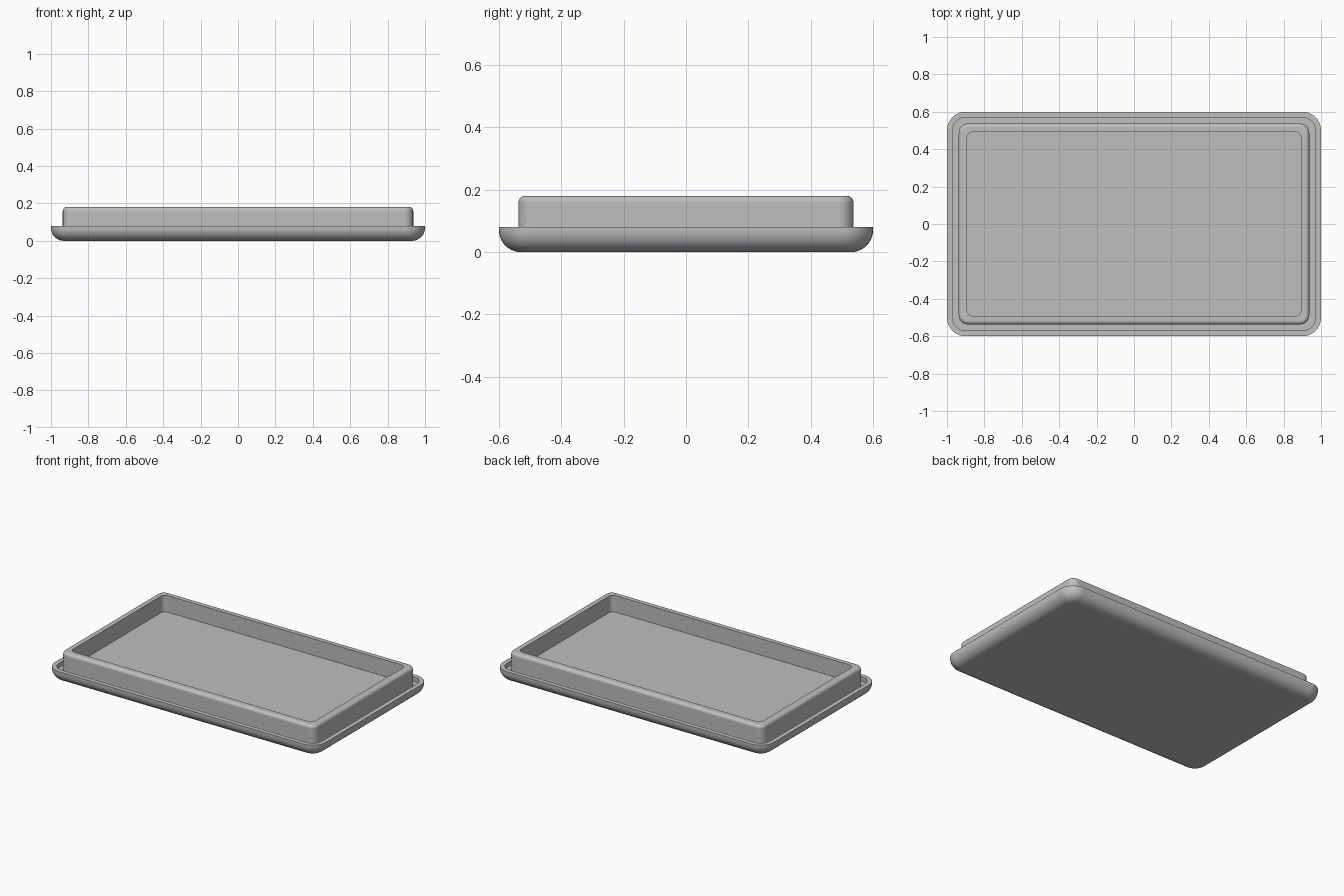
import bpy
import bmesh
from math import sin, cos, pi, radians

if "Cube" in bpy.data.objects:
    bpy.data.objects.remove(bpy.data.objects["Cube"], do_unlink=True)

HALF_X, HALF_Y = 1.0, 0.6
STEPS = 10  # segments per quarter round


def rounded_ring(bm, inset, z, radius):
    """Rounded rectangle of vertices, counter-clockwise from above."""
    cx, cy = HALF_X - inset - radius, HALF_Y - inset - radius
    ring = []
    for i, (sx, sy) in enumerate(((1, 1), (-1, 1), (-1, -1), (1, -1))):
        for k in range(STEPS + 1):
            a = (i + k / STEPS) * pi / 2
            ring.append(bm.verts.new((sx * cx + radius * cos(a),
                                      sy * cy + radius * sin(a), z)))
    return ring


# Cross-section as (inset, height, corner radius), from underside to inner floor
profile = []
edge = 0.07  # rounded underside edge
for k in range(STEPS + 1):
    a = k / STEPS * pi / 2
    inset = edge * (1 - sin(a))
    profile.append((inset, edge * (1 - cos(a)), 0.1 - inset))
profile += [(0, 0.08, 0.1), (0.03, 0.08, 0.07),       # flat lip
            (0.03, 0.05, 0.07), (0.063, 0.05, 0.05)]  # groove
lip = 0.02  # rounded top of the raised wall
for k in range(STEPS + 1):
    a = k / STEPS * pi / 2
    step = lip * (1 - cos(a))
    profile.append((0.063 + step, 0.18 - lip + lip * sin(a), 0.05 - step))
profile += [(0.108, 0.18, 0.03), (0.108, 0.07, 0.03)]  # inner wall

# Skin the rings and close both ends
bm = bmesh.new()
rings = [rounded_ring(bm, *p) for p in profile]
for low, high in zip(rings, rings[1:]):
    n = len(low)
    for i in range(n):
        j = (i + 1) % n
        bm.faces.new((low[i], low[j], high[j], high[i]))
bm.faces.new(rings[0][::-1])
bm.faces.new(rings[-1])
bmesh.ops.recalc_face_normals(bm, faces=bm.faces)
mesh = bpy.data.meshes.new("tray_lid")
bm.to_mesh(mesh)
bm.free()

# Single grey material
grey = bpy.data.materials.new("plain_grey")
grey.use_nodes = True
colour = (0.52, 0.52, 0.52, 1)
grey.diffuse_color = colour
grey.node_tree.nodes["Principled BSDF"].inputs["Base Color"].default_value = colour
mesh.materials.append(grey)

lid = bpy.data.objects.new("tray_lid", mesh)
bpy.context.collection.objects.link(lid)
bpy.ops.object.select_all(action="DESELECT")
lid.select_set(True)
bpy.context.view_layer.objects.active = lid
bpy.ops.object.shade_smooth_by_angle(angle=radians(30))
flat_normals = lid.modifiers.new("even_shading", "WEIGHTED_NORMAL")
flat_normals.keep_sharp = True
